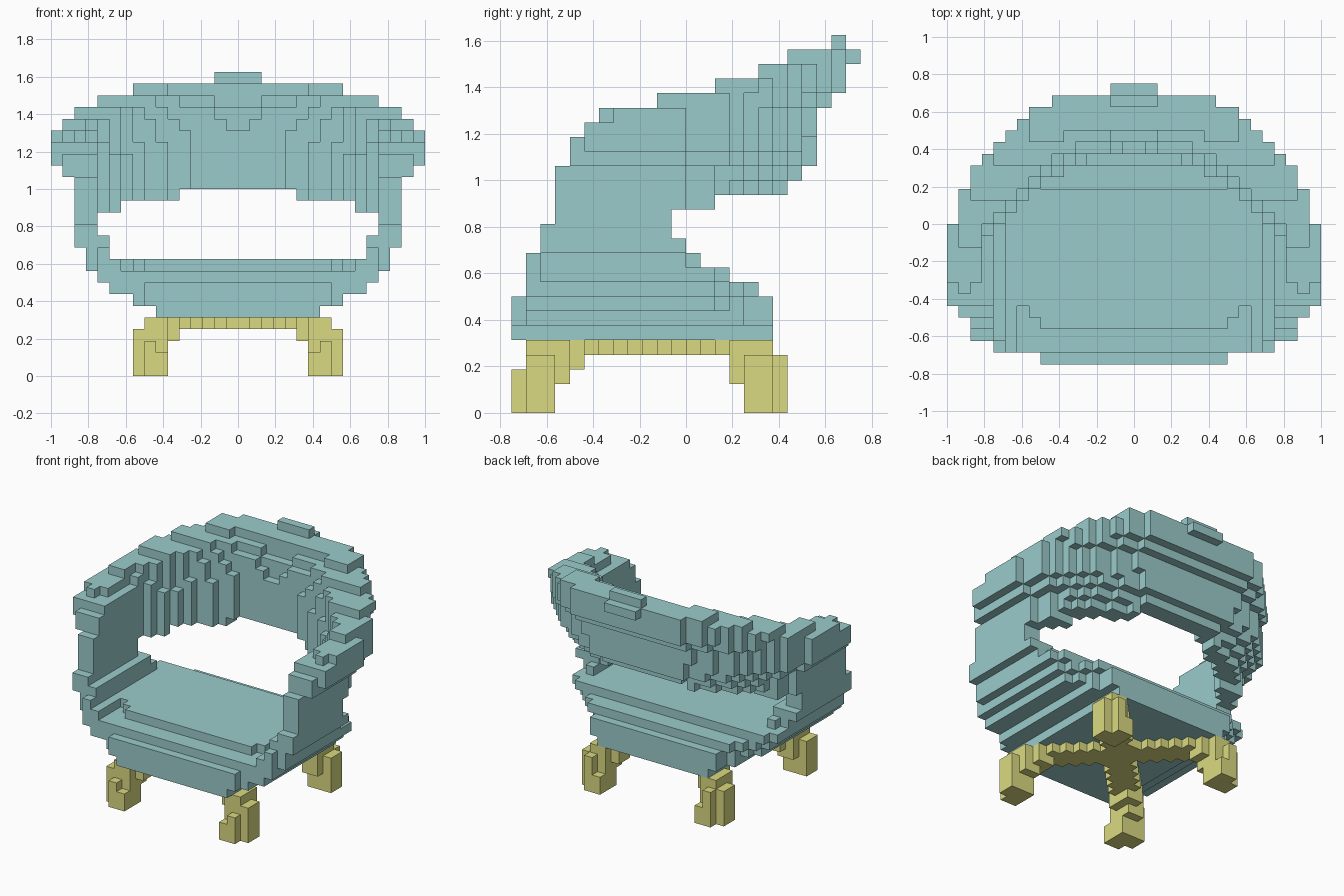
import bpy
import bmesh

CELL = 1 / 16          # edge of one block
MID = -2.5             # depth of the chair's centre, in blocks

cube = bpy.data.objects.get("Cube")
if cube:
    bpy.data.objects.remove(cube, do_unlink=True)


def make_material(name, rgb):
    mat = bpy.data.materials.new(name)
    mat.use_nodes = True
    mat.diffuse_color = (*rgb, 1)
    bsdf = mat.node_tree.nodes["Principled BSDF"]
    bsdf.inputs["Base Color"].default_value = (*rgb, 1)
    bsdf.inputs["Roughness"].default_value = 0.9
    return mat


teal = make_material("teal_fabric", (0.33, 0.6, 0.6))
olive = make_material("olive_wood", (0.7, 0.7, 0.22))

# Seat layers: half width, front, back
SEAT = {5: (7, -12, 6), 6: (9, -12, 6), 7: (11, -12, 6),
        8: (12, -11, 5), 9: (13, -9, 3)}

# Shell layers: half width, front, back, inner half width, inner back
SHELL = {10: (13, -11, 1, 11, 20), 11: (14, -10, 0, 11, 20),
         12: (14, -10, -1, 12, 20), 13: (14, -9, -1, 12, 20),
         14: (14, -9, 2, 12, 6.1), 15: (14, -9, 7, 12, 6.1),
         16: (14, -9, 8, 12, 6.1), 17: (15, -8, 9, 12, 6.1),
         18: (16, -8, 9, 12, 6.1), 19: (16, -7, 9, 12.4, 6.1),
         20: (16, -6, 9, 13, 6.1), 21: (15, -2, 10, 13, 6.55),
         22: (14, 2, 11, 13, 6.65), 23: (12, 5, 11, 12.5, 7.65),
         24: (9, 7, 11, 16, 8.45)}


def rounded(x, y, half, back, power):
    """Inside an outline that is straight in front and curved behind."""
    depth = max(0, y - MID) / (back - MID)
    return (x / half) ** power + depth ** power < 1


def in_seat(x, y, layer):
    if layer not in SEAT:
        return False
    half, front, back = SEAT[layer]
    # The cushion's front corners step back between raised edges
    if layer == 9:
        front = -11 if x > 10 else front + (x > 8) + (x > 9)
    if y < -11 and x > 8 or y < -10 and x > 12:
        return False
    # Back corners are cut on a slant
    slant = 12.2 + max(0, layer - 7) * .8
    return x < half and front < y < back and x + .85 * y < slant


def in_shell(x, y, layer):
    # Small raised tab at the top of the back
    if x < 2 and (layer, y) in ((25, 10.5), (24, 11.5)):
        return True
    if layer not in SHELL:
        return False
    half, front, back, inner_half, inner_back = SHELL[layer]
    if x > half or not front < y < back:
        return False
    # Trimmed front corners and the arched lower edge of the back
    if layer == 10 and y < -10 and x > 12 or layer == 15 and x < 5:
        return False
    if layer == 18 and y < -7 and x > 15:
        return False
    if layer == 20 and y < -5 and not 14 < x < 15:
        return False
    wide = half - .25 if layer < 21 else 15.5
    spread = .2 if layer < 19 else .6
    outer = rounded(x, y, wide, max(back, 7) + spread, 2.15)
    return outer and not rounded(x, y, inner_half, inner_back, 1.8)


def in_leg(x, y, layer):
    d = abs(y - MID)
    front = y < MID
    if layer > 3 or x + d > 17:
        return False
    # Bracket leaning in toward the beam
    if layer == 3:
        inner = 4 if front else 5
        return 5 < x < 9 and inner < d < inner + 5 - front + .5 * front \
            and abs(x - d) < 1.6
    if layer == 2:
        return 6 < x < 9 and 5 < d < 10 and abs(x - d) < 2.2
    return 6 < x < 9 and 6 < d < 10


def in_beams(x, y, layer):
    d = abs(y - MID)
    return layer == 4 and x < 8 and d < 8.6 and abs(x - d) < 1.6


def fill(rule):
    cells = set()
    for k in range(26):
        for j in range(-12, 12):
            for i in range(-16, 16):
                if rule(abs(i + .5), j + .5, k):
                    cells.add((i, j, k))
    return cells


def build(name, cells, solid, mat):
    """Skin a set of blocks, leaving out faces buried in the chair."""
    bm = bmesh.new()
    verts = {}

    def corner(p):
        if p not in verts:
            verts[p] = bm.verts.new([c * CELL for c in p])
        return verts[p]

    for cell in sorted(cells):
        for axis in range(3):
            u, v = (axis + 1) % 3, (axis + 2) % 3
            for side in (0, 1):
                near = list(cell)
                near[axis] += 2 * side - 1
                if tuple(near) in solid:
                    continue
                loop = []
                for du, dv in ((0, 0), (1, 0), (1, 1), (0, 1)):
                    p = list(cell)
                    p[axis] += side
                    p[u] += du
                    p[v] += dv
                    loop.append(corner(tuple(p)))
                bm.faces.new(loop if side else loop[::-1])
    mesh = bpy.data.meshes.new(name)
    bm.to_mesh(mesh)
    bm.free()
    mesh.materials.append(mat)
    obj = bpy.data.objects.new(name, mesh)
    bpy.context.collection.objects.link(obj)


# Fill each part with blocks
seat = fill(in_seat)
shell = fill(in_shell) - seat
legs = fill(in_leg)
beams = fill(in_beams)
solid = seat | shell | legs | beams

# Upholstered parts and cross beams
build("seat", seat, solid, teal)
build("back_and_arms", shell, solid, teal)
build("cross_beams", beams, solid, olive)

# Four legs, one object each
for end, front in (("front", True), ("back", False)):
    for hand, left in (("left", True), ("right", False)):
        part = {c for c in legs
                if (c[0] >= 0) == left and (c[1] + .5 < MID) == front}
        build(end + "_" + hand + "_leg", part, solid, olive)
